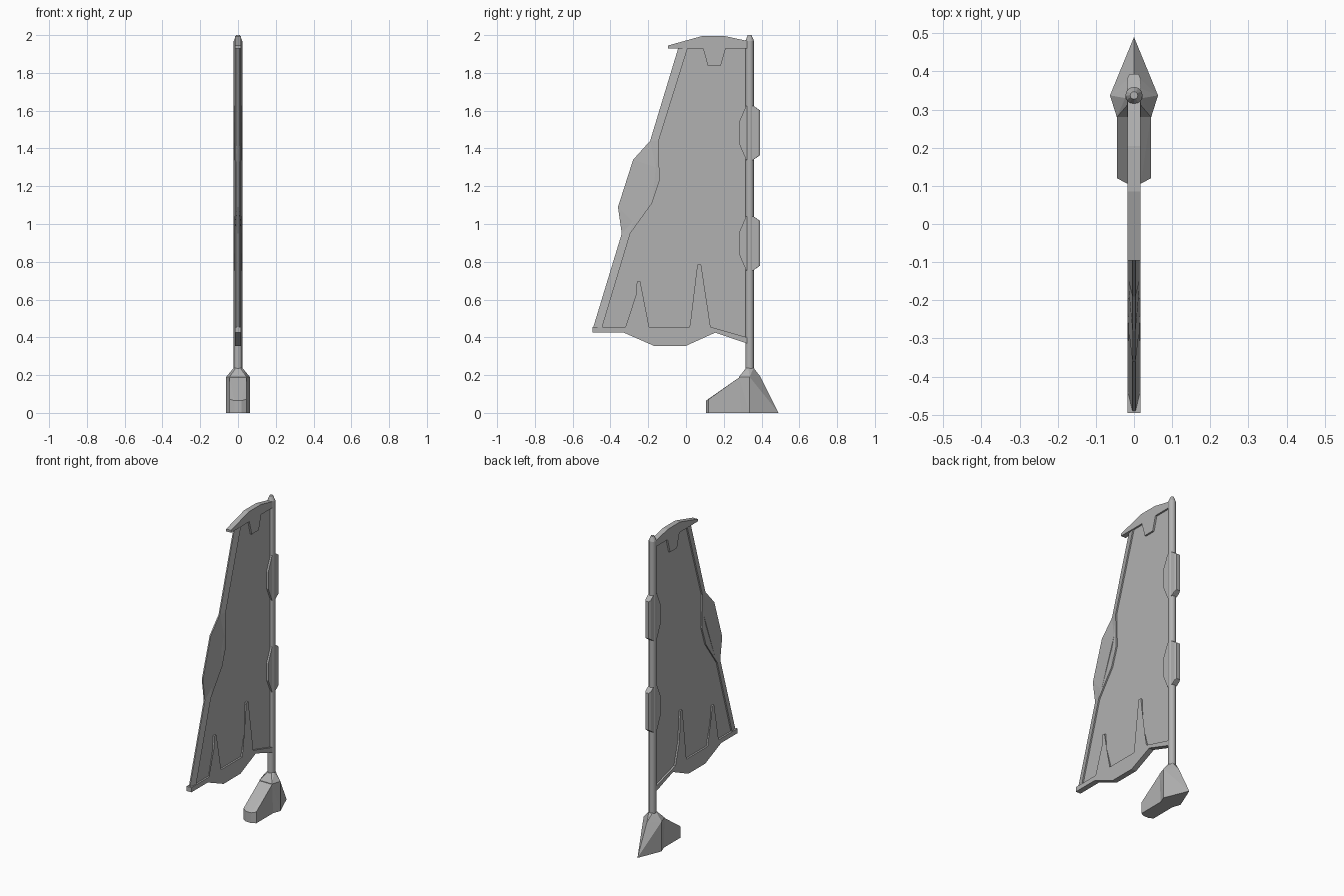
import bpy, bmesh, math

if "Cube" in bpy.data.objects:
    bpy.data.objects.remove(bpy.data.objects["Cube"])

grey = bpy.data.materials.new("dark_grey")
grey.diffuse_color = (.44, .44, .44, 1)
grey.use_nodes = True
grey.node_tree.nodes["Principled BSDF"].inputs["Base Color"].default_value = grey.diffuse_color


def finish(name, bm):
    bmesh.ops.recalc_face_normals(bm, faces=bm.faces[:])
    me = bpy.data.meshes.new(name)
    bm.to_mesh(me)
    bm.free()
    me.materials.append(grey)
    ob = bpy.data.objects.new(name, me)
    bpy.context.collection.objects.link(ob)
    return ob


def plate(name, outline, t):
    """Flat (y, z[, half thickness]) outline thickened symmetrically about x = 0."""
    bm = bmesh.new()
    pts = [p if len(p) == 3 else (*p, t) for p in outline]
    a = [bm.verts.new((h, y, z)) for y, z, h in pts]
    b = [bm.verts.new((-h, y, z)) for y, z, h in pts]
    bm.faces.new(a)
    bm.faces.new(b[::-1])
    for i in range(len(a)):
        j = (i + 1) % len(a)
        bm.faces.new((a[i], b[i], b[j], a[j]))
    bmesh.ops.triangulate(bm, faces=[f for f in bm.faces if len(f.verts) > 4])
    return finish(name, bm)


def hull(name, points):
    """Convex solid from (half width, y, z) points mirrored in x."""
    bm = bmesh.new()
    for p in {(s * x, y, z) for x, y, z in points for s in (-1, 1)}:
        bm.verts.new(p)
    bmesh.ops.convex_hull(bm, input=bm.verts[:])
    bmesh.ops.delete(bm, geom=[v for v in bm.verts if not v.link_faces], context='VERTS')
    bmesh.ops.dissolve_limit(bm, angle_limit=math.radians(1), verts=bm.verts[:], edges=bm.edges[:])
    return finish(name, bm)


def lathe(name, y, rings, sides=12):
    """Stack of (radius, z) rings around a vertical axis."""
    bm = bmesh.new()
    loops = []
    for r, z in rings:
        loops.append([bm.verts.new((r * math.cos(k), y + r * math.sin(k), z))
                      for k in [2 * math.pi * i / sides for i in range(sides)]])
    for lo, hi in zip(loops, loops[1:]):
        for i in range(sides):
            j = (i + 1) % sides
            bm.faces.new((lo[i], lo[j], hi[j], hi[i])).smooth = lo is loops[0]
    bm.faces.new(loops[0][::-1])
    bm.faces.new(loops[-1])
    ob = finish(name, bm)
    # keep the tip crisp
    for e in ob.data.edges:
        za, zb = (ob.data.vertices[v].co.z for v in e.vertices)
        e.use_edge_sharp = abs(za - zb) < 1e-5
    return ob


POLE_Y = 0.337
FRAME = 0.017
EDGE = 0.004

# Mast with a tapered tip
lathe("mast", POLE_Y, [(.0225, .2), (.0225, 1.97), (.010, 2.0)])

# Thin recessed panel
plate("panel", [(.335, 1.95), (-.01, 1.95), (-.16, 1.44), (-.31, .95), (-.465, .44),
                (-.32, .44), (-.17, .38), (0, .38), (.155, .44), (.335, .385)], .006)

# Leading spar: two straight runs tapering to a thin front edge
S = FRAME - .002
plate("spar_upper", [(-.04, 1.935, EDGE), (.01, 1.935), (-.145, 1.44), (-.19, 1.44, EDGE)], S)
plate("spar_lower", [(-.34, .95, EDGE), (-.295, .95), (-.445, .45), (-.492, .45, EDGE)], S)

# Middle of the spar, swelling inward and out to a thin bulged edge
plate("spar_middle", [(-.145, 1.44), (-.14, 1.23), (-.18, 1.11), (-.295, .95),
                      (-.34, .95, EDGE), (-.19, 1.44, EDGE)], S)
hull("spar_blade", [(EDGE, -.19, 1.44), (EDGE, -.34, .95), (S, -.16, 1.3), (S, -.27, 1.0),
                    (EDGE, -.28, 1.34), (EDGE, -.36, 1.09)])

# Top cap with its hanging tab
plate("top_cap", [(-.095, 1.93), (-.095, 1.945), (.085, 1.995), (.205, 1.995), (.33, 1.968),
                  (.33, 1.93), (.21, 1.93), (.185, 1.84), (.115, 1.84), (.09, 1.93)], FRAME)

# Lower rim with two upright ribs
ribs = [(.13, .455), (.09, .6), (.08, .785), (.06, .785), (.055, .6), (.02, .455),
        (-.195, .455), (-.235, .6), (-.242, .695), (-.26, .695), (-.267, .6), (-.305, .455)]
plate("lower_rim", [(-.495, .455), (-.495, .425), (-.33, .425), (-.17, .355), (0, .355),
                    (.155, .425), (.33, .365), (.33, .398)] + ribs, FRAME)

# Two hinge clasps on the mast
for n, z in (("lower_clasp", .898), ("upper_clasp", 1.483)):
    pts = []
    for s in (-1, 1):
        pts += [(.018, .28, z + s * .055), (.018, .318, z + s * .143), (.018, .357, z + s * .143),
                (.018, .38, z + s * .125), (.012, .393, z + s * .118)]
    hull(n, pts)

# Base keel: pointed rear body with collar, and sloping toe
hull("base_body", [(0, .49, 0), (.063, .337, 0), (.045, .29, 0),
                   (0, .395, .19), (.063, .337, .19), (.045, .28, .19),
                   (.023, .33, .238), (.012, .318, .238), (.012, .358, .238)])
hull("base_toe", [(.045, .12, 0), (.018, .106, 0), (.045, .12, .072), (.018, .106, .065),
                  (.045, .3, 0), (.045, .3, .19), (.045, .285, .19)])
